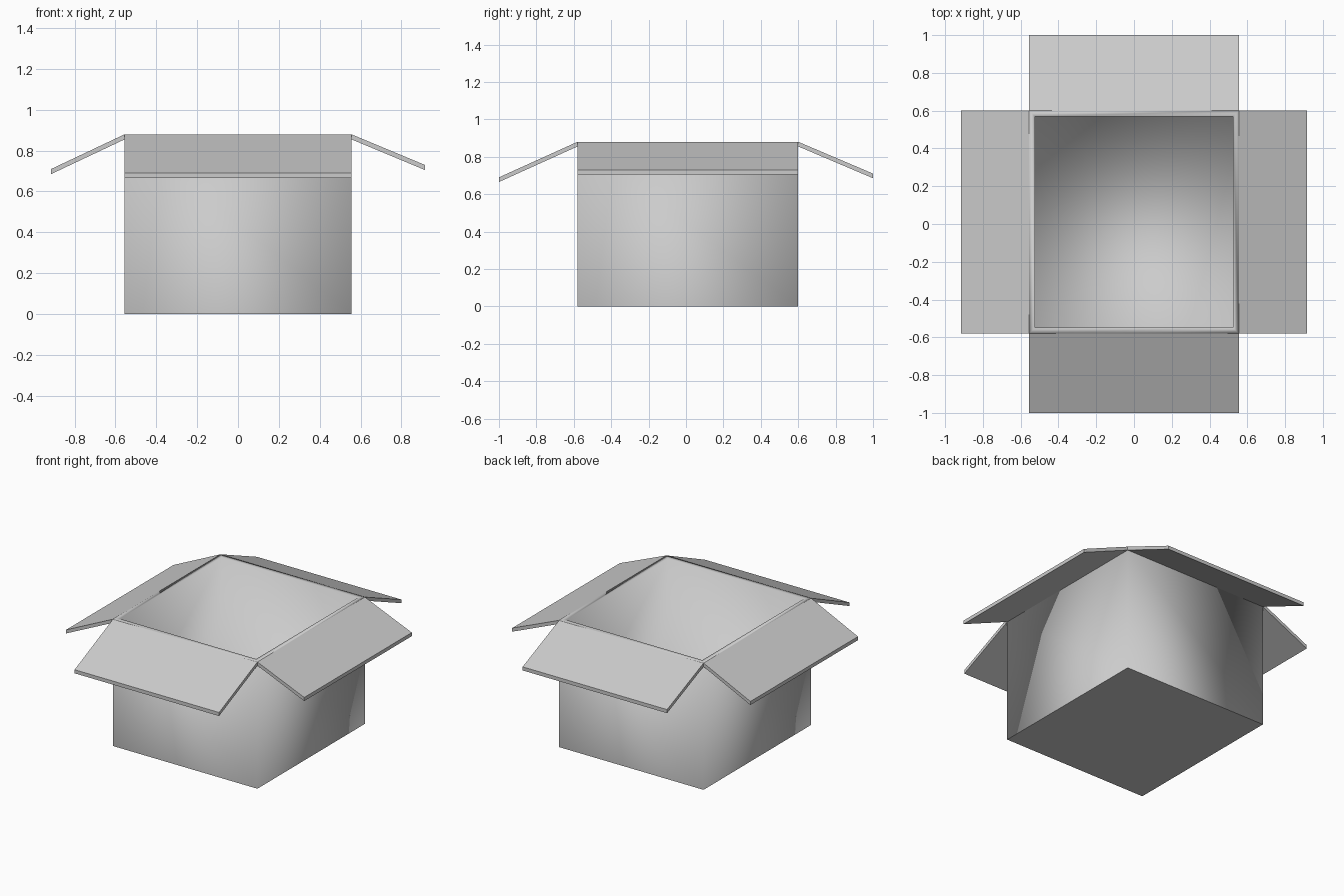
import bpy
import bmesh

if "Cube" in bpy.data.objects:
    bpy.data.objects.remove(bpy.data.objects["Cube"], do_unlink=True)

LEFT, RIGHT, FRONT, BACK = 0.555, -0.555, -0.58, 0.6
TOP, WALL, CARD = 0.88, 0.032, 0.025

# Plain grey card
grey = bpy.data.materials.new("card_grey")
grey.use_nodes = True
grey.diffuse_color = (0.6, 0.6, 0.6, 1)
grey.node_tree.nodes["Principled BSDF"].inputs["Base Color"].default_value = (0.6, 0.6, 0.6, 1)


def finish(bm, name):
    bmesh.ops.recalc_face_normals(bm, faces=bm.faces)
    mesh = bpy.data.meshes.new(name)
    bm.to_mesh(mesh)
    bm.free()
    mesh.materials.append(grey)
    obj = bpy.data.objects.new(name, mesh)
    bpy.context.collection.objects.link(obj)
    return obj


# Hollow body: a block whose top is inset and pushed down to the floor
bm = bmesh.new()
bmesh.ops.create_cube(bm, size=1)
for v in bm.verts:
    v.co = (LEFT if v.co.x > 0 else RIGHT,
            BACK if v.co.y > 0 else FRONT,
            TOP if v.co.z > 0 else 0)
lid = max(bm.faces, key=lambda f: f.calc_center_median().z)
bmesh.ops.inset_region(bm, faces=[lid], thickness=WALL, use_even_offset=True)
inner = bmesh.ops.extrude_face_region(bm, geom=[lid])
bmesh.ops.delete(bm, geom=[lid], context="FACES_ONLY")
for v in inner["geom"]:
    if isinstance(v, bmesh.types.BMVert):
        v.co.z = WALL

# Walls blend softly round the corners; base, rim and one inner wall stay crisp
for f in bm.faces:
    f.smooth = True
for e in bm.edges:
    a, b = (v.co for v in e.verts)
    on_top = a.z == TOP and b.z == TOP
    on_base = a.z == 0 and b.z == 0
    inside_corner = (abs(a.z - b.z) > 0.5 and RIGHT < a.x < 0)
    e.smooth = not (on_top or on_base or inside_corner)
finish(bm, "box_body")


# Folded flaps: sloping slabs hinged on the top edges
def flap(name, axis, hinge, tip, tip_z, span):
    bm = bmesh.new()
    section = ((hinge, TOP), (tip, tip_z), (tip, tip_z - CARD), (hinge, TOP - CARD))
    verts = []
    for along in span:
        for out, z in section:
            co = (out, along, z) if axis == "x" else (along, out, z)
            verts.append(bm.verts.new(co))
    near, far = verts[:4], verts[4:]
    bm.faces.new(near)
    bm.faces.new(far)
    for i in range(4):
        j = (i + 1) % 4
        bm.faces.new((near[i], near[j], far[j], far[i]))
    finish(bm, name)


flap("front_flap", "y", FRONT, -1, 0.69, (RIGHT, LEFT))
flap("back_flap", "y", BACK, 1, 0.71, (RIGHT, LEFT))
flap("left_flap", "x", LEFT, 0.915, 0.73, (FRONT, BACK))
flap("right_flap", "x", RIGHT, -0.915, 0.71, (FRONT, BACK))
